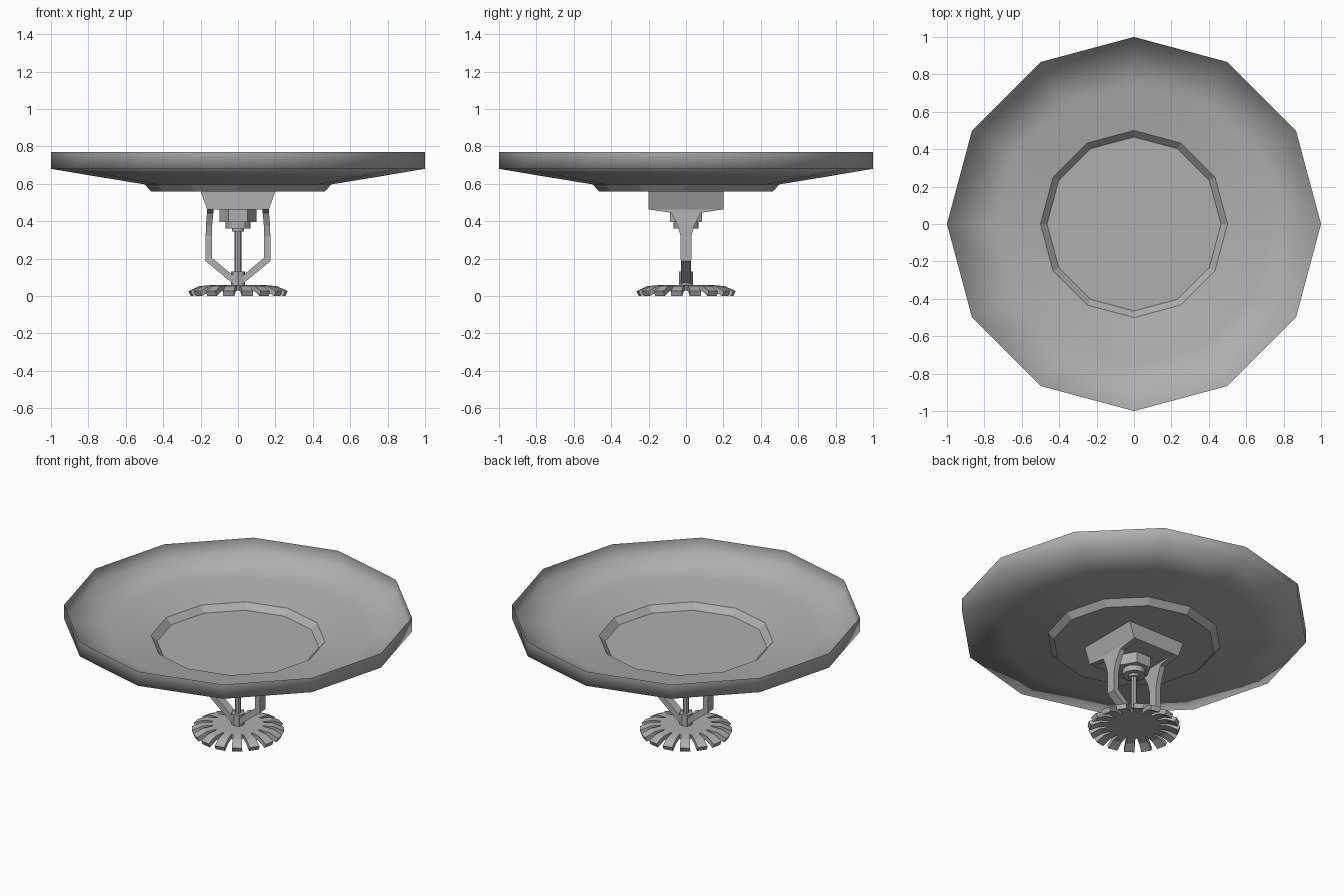
import bpy, bmesh
from math import sin, cos, tau

if "Cube" in bpy.data.objects:
    bpy.data.objects.remove(bpy.data.objects["Cube"])

# Mid grey used by every part
grey = bpy.data.materials.new("mid_grey")
grey.diffuse_color = (0.43, 0.43, 0.43, 1)
grey.use_nodes = True
grey.node_tree.nodes["Principled BSDF"].inputs["Base Color"].default_value = grey.diffuse_color


def make_object(name, bm):
    bmesh.ops.recalc_face_normals(bm, faces=bm.faces)
    mesh = bpy.data.meshes.new(name)
    bm.to_mesh(mesh)
    bm.free()
    mesh.materials.append(grey)
    obj = bpy.data.objects.new(name, mesh)
    bpy.context.collection.objects.link(obj)
    return obj


def loft(name, sections, cap_start=True, cap_end=True, smooth_bands=0):
    """Join a list of equal-length point loops with quads."""
    bm = bmesh.new()
    loops = [[bm.verts.new(p) for p in s] for s in sections]
    n = len(loops[0])
    for k, (a, b) in enumerate(zip(loops, loops[1:])):
        for i in range(n):
            j = (i + 1) % n
            f = bm.faces.new((a[i], a[j], b[j], b[i]))
            f.smooth = k < smooth_bands
    if smooth_bands:
        edge = loops[smooth_bands]
        for i in range(n):
            bm.edges.get((edge[i], edge[(i + 1) % n])).smooth = False
    if cap_start:
        bm.faces.new(loops[0])
    if cap_end:
        bm.faces.new(loops[-1])
    return make_object(name, bm)


def ring(r, z, n):
    return [(r * cos(tau * i / n), r * sin(tau * i / n), z) for i in range(n)]


def rect(hx, hy, z):
    return [(-hx, -hy, z), (hx, -hy, z), (hx, hy, z), (-hx, hy, z)]


def turned(name, r, z0, z1, n):
    return loft(name, [ring(r, z0, n), ring(r, z1, n)])


# Open ceiling dish, a single thin sheet
loft("ceiling_dish",
     [ring(1, 0.77, 12), ring(1, 0.68, 12), ring(0.75, 0.638, 12),
      ring(0.5, 0.597, 12), ring(0.465, 0.56, 12)],
     cap_start=False, smooth_bands=3)

# Tapered mounting block
loft("mounting_block", [rect(0.2, 0.2, 0.56), rect(0.165, 0.2, 0.463)])

# Stepped nozzle, valve rod and hub
turned("nozzle_nut", 0.1, 0.395, 0.465, 6)
turned("nozzle_collar", 0.066, 0.36, 0.395, 12)
turned("nozzle_tip", 0.033, 0.345, 0.36, 12)
turned("valve_rod", 0.018, 0.12, 0.345, 8)
turned("hub", 0.038, 0.05, 0.13, 8)

# Frame arms: inner x, inner z, outer x, outer z, half width in y
arm_path = [
    (0.130, 0.463, 0.165, 0.463, 0.200),
    (0.132, 0.445, 0.166, 0.445, 0.078),
    (0.138, 0.380, 0.171, 0.380, 0.045),
    (0.139, 0.320, 0.173, 0.320, 0.029),
    (0.140, 0.205, 0.174, 0.187, 0.028),
    (0.020, 0.105, 0.020, 0.060, 0.025),
]
for side, label in ((-1, "left"), (1, "right")):
    loft(label + "_frame_arm",
         [[(side * xi, -w, zi), (side * xo, -w, zo), (side * xo, w, zo), (side * xi, w, zi)]
          for xi, zi, xo, zo, w in arm_path])

# Toothed deflector plate with drooping teeth
TEETH = 16
profile = [(0.145, 0.024, 0.058), (0.205, 0.027, 0.053), (0.264, 0.030, 0.026)]
bm = bmesh.new()
roots = []
for t in range(TEETH):
    a = tau * (t + 0.5) / TEETH
    rows = [[bm.verts.new((r * cos(a) - s * w * sin(a), r * sin(a) + s * w * cos(a), z))
             for s in (-1, 1)] for r, w, z in profile]
    roots += rows[0]
    for p, q in zip(rows, rows[1:]):
        bm.faces.new((p[0], q[0], q[1], p[1]))
bm.faces.new(roots)
deflector = make_object("deflector_plate", bm)
if deflector.data.polygons[-1].normal.z < 0:
    deflector.data.flip_normals()
solid = deflector.modifiers.new("thickness", "SOLIDIFY")
solid.thickness = 0.029
solid.offset = -1
